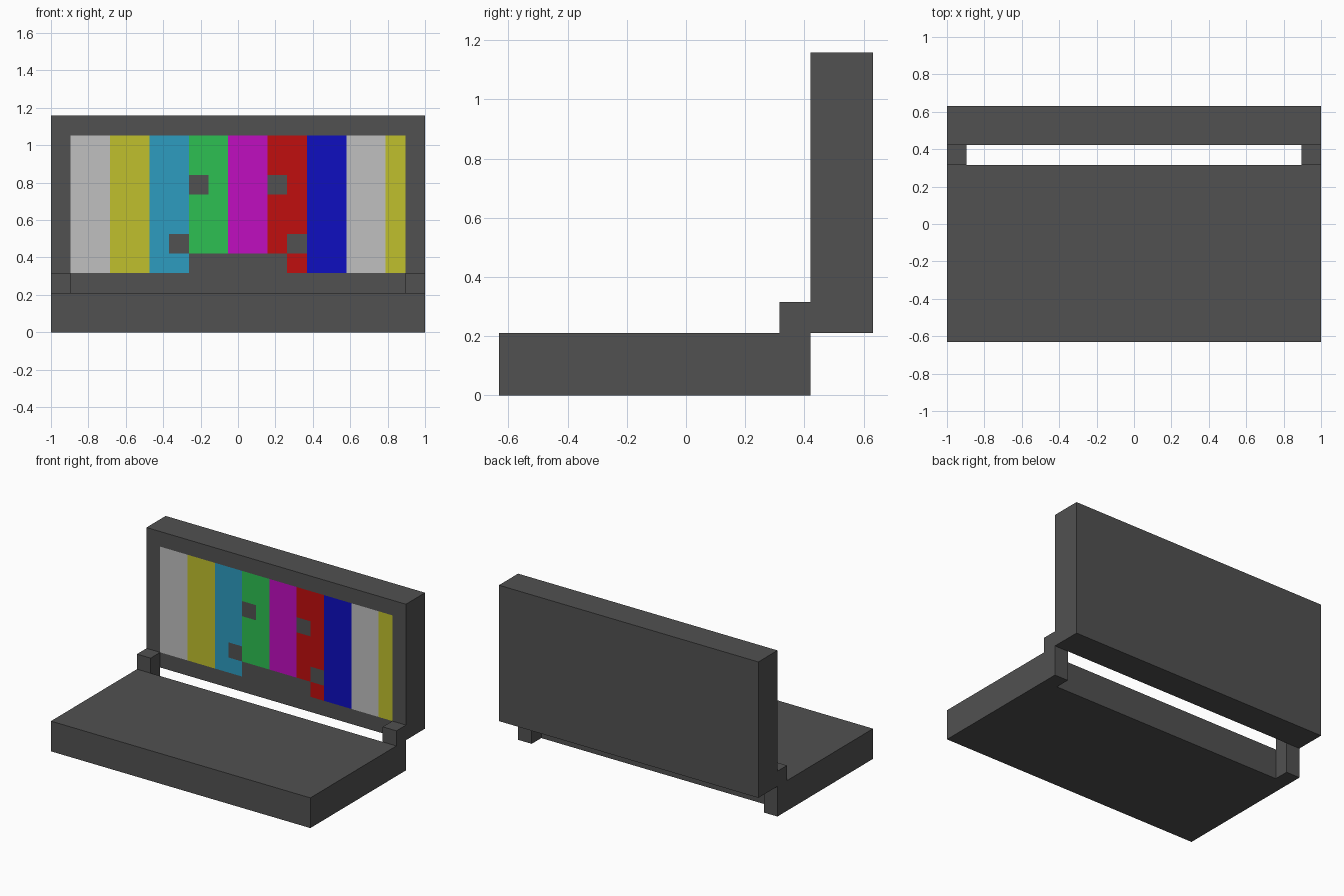
import bpy, bmesh
from mathutils import Vector

if "Cube" in bpy.data.objects:
    bpy.data.objects.remove(bpy.data.objects["Cube"], do_unlink=True)

U = 2 / 19  # the model sits on a grid of 19 units across


def grid_point(x, y, z):
    """Grid units (from left, front, bottom) to scene coordinates."""
    return Vector(((x - 9.5) * U, (y - 6) * U, z * U))


def linear(c):
    c /= 255
    return c / 12.92 if c <= 0.04045 else ((c + 0.055) / 1.055) ** 2.4


def make_material(name, rgb):
    mat = bpy.data.materials.new(name)
    colour = [linear(c) for c in rgb] + [1]
    mat.diffuse_color = colour
    mat.use_nodes = True
    bsdf = next(n for n in mat.node_tree.nodes if n.type == 'BSDF_PRINCIPLED')
    bsdf.inputs["Base Color"].default_value = colour
    return mat


materials = [make_material(*m) for m in (
    ("dark grey", (81, 81, 81)),
    ("light grey", (192, 192, 192)),
    ("yellow", (192, 192, 45)),
    ("cyan", (45, 156, 192)),
    ("green", (45, 192, 82)),
    ("magenta", (192, 14, 192)),
    ("red", (192, 14, 14)),
    ("blue", (14, 14, 192)),
)]


def box(name, low, high, mats, edit=None):
    """Box between two grid corners, optionally edited before it is stored."""
    a, b = grid_point(*low), grid_point(*high)
    bm = bmesh.new()
    bmesh.ops.create_cube(bm, size=1)
    for v in bm.verts:
        v.co = (a + b) / 2 + v.co * (b - a)
    if edit:
        edit(bm)
    mesh = bpy.data.meshes.new(name)
    bm.to_mesh(mesh)
    bm.free()
    for m in mats:
        mesh.materials.append(m)
    obj = bpy.data.objects.new(name, mesh)
    bpy.context.collection.objects.link(obj)
    return obj


# Colour bars, then the dark areas over them (x0, x1, z0, z1)
BAR_EDGES = [1, 3, 5, 7, 9, 11, 13, 15, 17, 18]
BAR_COLOURS = [1, 2, 3, 4, 5, 6, 7, 1, 2]
FACE_AREAS = [(7, 8, 7, 8), (11, 12, 7, 8),      # eyes
              (6, 7, 4, 5), (12, 13, 4, 5),      # mouth corners
              (7, 12, 3, 4)]                     # mouth


def paint_screen(bm):
    def cut(point, normal):
        bmesh.ops.bisect_plane(bm, geom=bm.verts[:] + bm.edges[:] + bm.faces[:],
                               plane_co=point, plane_no=normal)
    for x in sorted(set(BAR_EDGES + [6, 8, 12])):
        cut(grid_point(x, 0, 0), (1, 0, 0))
    for z in (3, 4, 5, 7, 8, 10):
        cut(grid_point(0, 0, z), (0, 0, 1))
    for f in bm.faces:
        if f.normal.y > -0.9:
            continue
        c = f.calc_center_median()
        x, z = c.x / U + 9.5, c.z / U
        dark = any(a < x < b and p < z < q for a, b, p, q in FACE_AREAS)
        if 1 < x < 18 and 3 < z < 10 and not dark:
            f.material_index = BAR_COLOURS[sum(x > e for e in BAR_EDGES) - 1]


# Base slab, upright lid with the screen, and the two hinge blocks
box("base", (0, 0, 0), (19, 9, 2), materials[:1])
box("screen_lid", (0, 10, 2), (19, 12, 11), materials, paint_screen)
for side, x in (("right", 0), ("left", 18)):
    box(side + "_hinge", (x, 9, 0), (x + 1, 10, 3), materials[:1])
